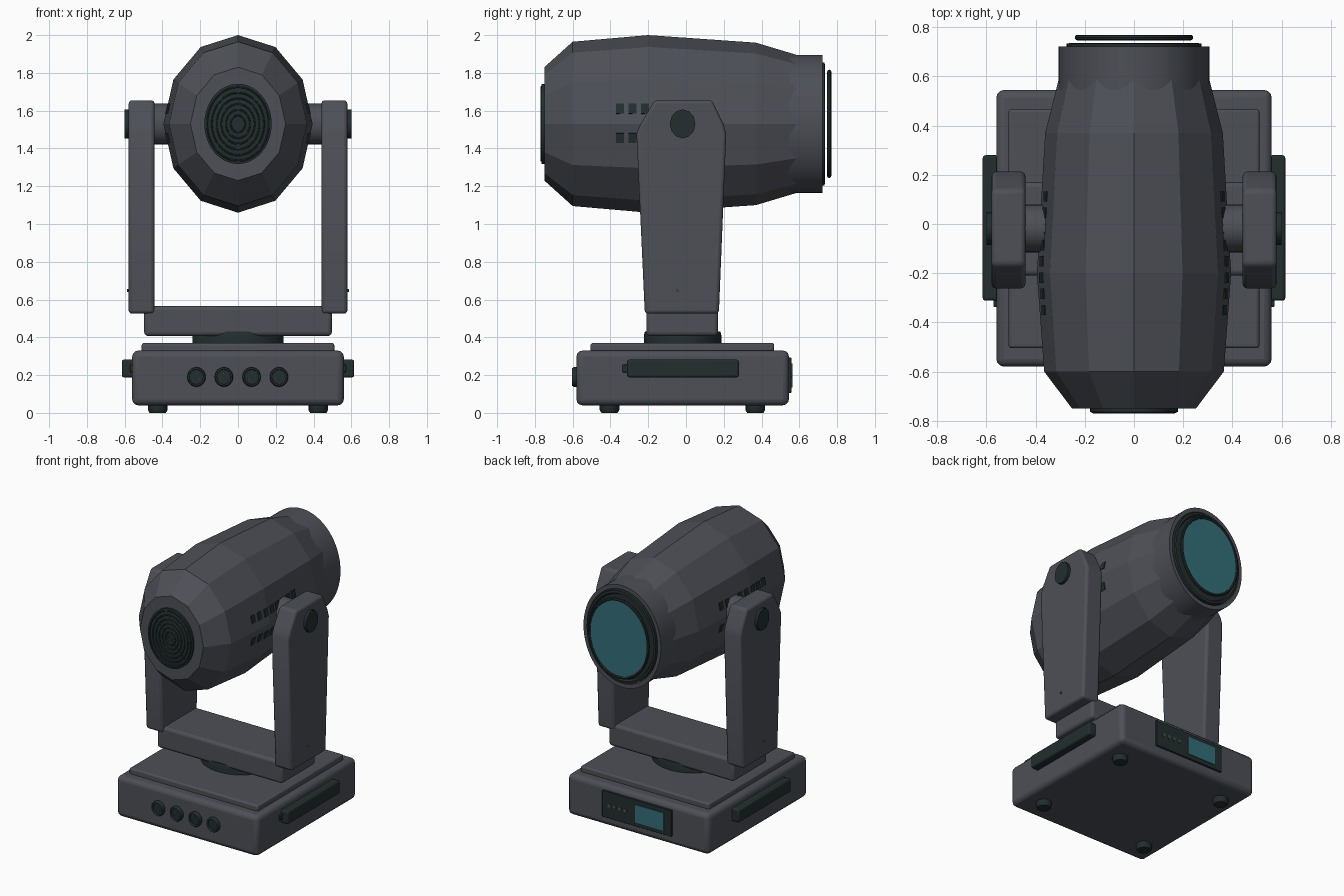
import bpy, bmesh, math
from mathutils import Vector, Matrix

if "Cube" in bpy.data.objects:
    bpy.data.objects.remove(bpy.data.objects["Cube"])


def material(name, rgb):
    m = bpy.data.materials.new(name)
    m.diffuse_color = (*rgb, 1)
    m.use_nodes = True
    m.node_tree.nodes["Principled BSDF"].inputs["Base Color"].default_value = m.diffuse_color
    return m


GREY = material("slate grey", (0.075, 0.079, 0.095))
DARK = material("dark green black", (0.017, 0.027, 0.027))
TEAL = material("teal glass", (0.033, 0.155, 0.19))


def finish(name, bm, mat, bevel=0, segs=3, smooth=False):
    bmesh.ops.recalc_face_normals(bm, faces=bm.faces)
    me = bpy.data.meshes.new(name)
    bm.to_mesh(me)
    bm.free()
    ob = bpy.data.objects.new(name, me)
    bpy.context.collection.objects.link(ob)
    me.materials.append(mat)
    if bevel:
        b = ob.modifiers.new("bevel", 'BEVEL')
        b.width, b.segments, b.limit_method = bevel, segs, 'ANGLE'
    if smooth or bevel:
        bpy.ops.object.select_all(action='DESELECT')
        ob.select_set(True)
        bpy.context.view_layer.objects.active = ob
        bpy.ops.object.shade_smooth_by_angle(angle=math.radians(35))
    return ob


def box(name, mat, x, y, z, bevel=0, rot=None):
    """Box from (min, max) ranges, optionally rotated about its centre."""
    bm = bmesh.new()
    bmesh.ops.create_cube(bm, size=1)
    c = Vector([(a + b) / 2 for a, b in (x, y, z)])
    s = [b - a for a, b in (x, y, z)]
    bm.transform(Matrix.Translation(c) @ (rot or Matrix()) @ Matrix.Diagonal((*s, 1)))
    return finish(name, bm, mat, bevel)


def lathe(name, mat, centre, axis, profile, n=48, squash=1, smooth=True, close=False):
    """Stack of (radius, distance) rings along an axis; squash scales the first radius."""
    bm = bmesh.new()
    rings = []
    for r, d in profile:
        ring = []
        for i in range(n):
            a = 2 * math.pi * i / n
            u, v = r * squash * math.sin(a), r * math.cos(a)
            p = {'x': (d, u, v), 'y': (u, d, v), 'z': (u, v, d)}[axis]
            ring.append(bm.verts.new(Vector(p) + Vector(centre)))
        rings.append(ring)
    pairs = list(zip(rings, rings[1:]))
    if close:
        pairs.append((rings[-1], rings[0]))
    else:
        bm.faces.new(rings[0])
        bm.faces.new(rings[-1])
    for p, q in pairs:
        for i in range(n):
            j = (i + 1) % n
            bm.faces.new((p[i], p[j], q[j], q[i]))
    return finish(name, bm, mat, smooth=smooth)


def hoop(name, mat, centre, r, tube, n=48, squash=1):
    """Round ring facing along y."""
    prof = [(r + tube * math.cos(k * math.pi / 4), tube * math.sin(k * math.pi / 4)) for k in range(8)]
    return lathe(name, mat, centre, 'y', prof, n, squash, close=True)


# Base housing, raised lid and feet
YC = -0.018
box("base_housing", GREY, (-.56, .56), (-.58, .545), (.04, .33), .032)
box("base_lid", GREY, (-.51, .51), (-.505, .467), (.32, .37), .012)
for x in (-.425, .425):
    for y in (-.405, .367):
        lathe("foot", DARK, (x, y, 0), 'z', [(.043, 0), (.052, .015), (.052, .05)], 16)

# Side carry handles
for s in (-1, 1):
    x0, x1 = sorted((s * .55, s * .615))
    box("carry_handle", DARK, (x0, x1), (-.312, .28), (.188, .282), .012)
    x0, x1 = sorted((s * .55, s * .572))
    box("handle_hinge", DARK, (x0, x1), (-.337, -.30), (.215, .255), .005)

# Connector sockets with pins
for x in (-.22, -.075, .072, .217):
    lathe("socket", DARK, (x, 0, .19), 'y', [(.052, -.57), (.052, -.594), (.047, -.602), (.041, -.602), (.039, -.59)], 24, .94)
    hoop("socket_collar", GREY, (x, -.600, .19), .044, .004, 24, .94)
    for k in range(3):
        a = math.radians(90 + 120 * k)
        lathe("socket_pin", TEAL, (x + .02 * math.cos(a), 0, .19 + .02 * math.sin(a)), 'y',
              [(.006, -.58), (.006, -.598)], 8)

# Control panel with screen and buttons
box("control_panel", DARK, (-.275, .275), (.53, .558), (.105, .293), .004)
box("screen", TEAL, (-.215, .01), (.555, .563), (.135, .262))
for k in range(4):
    lathe("button", GREY, (.09 + .042 * k, 0, .2), 'y', [(.012, .55), (.012, .564)], 12)

# Swivel and yoke
lathe("swivel_disc", DARK, (0, YC, 0), 'z', [(.205, .36), (.205, .41), (.2, .43)], 48, 1.18)
box("yoke_crossbar", GREY, (-.497, .497), (-.21, .17), (.407, .565), .02)
ARM = [(-.218, .525), (.174, .525), (.213, 1.48), (.198, 1.53), (.138, 1.655), (-.167, 1.655), (-.24, 1.53), (-.262, 1.48)]
for s in (-1, 1):
    bm = bmesh.new()
    f = bm.faces.new([bm.verts.new((s * .442, y, z)) for y, z in ARM])
    ext = bmesh.ops.extrude_face_region(bm, geom=[f])["geom"]
    bmesh.ops.translate(bm, vec=(s * .137, 0, 0), verts=[v for v in ext if isinstance(v, bmesh.types.BMVert)])
    finish("yoke_arm", bm, GREY, .018)
    lathe("tilt_axle", GREY, (0, YC, 1.53), 'x', [(.108, s * .3), (.108, s * .46)], 32, .9)
    lathe("pivot_cap", DARK, (0, YC, 1.53), 'x', [(.077, s * .57), (.077, s * .6)], 12, .88)
    lathe("arm_indicator", TEAL, (0, -.045, .648), 'x', [(.007, s * .57), (.007, s * .587)], 8)

# Faceted head shell
HC, SQ = (0, 0, 1.53), .84
SHELL = [(.30, -.75), (.435, -.6), (.47, -.2), (.43, .37), (.352, .63)]
lathe("head_shell", GREY, HC, 'y', SHELL, 12, SQ, smooth=False)

# Front barrel, lens rings and lens
lathe("lens_barrel", GREY, HC, 'y', [(.365, .45), (.365, .722), (.335, .722), (.33, .70)], 64, SQ)
lathe("lens_step", DARK, HC, 'y', [(.326, .69), (.326, .733), (.31, .736), (.30, .72)], 64, SQ)
hoop("lens_rim", DARK, (0, .758, 1.53), .276, .011, 64, SQ)
lathe("lens", TEAL, HC, 'y', [(.272, .752), (.272, .763)], 64, SQ)

# Cooling fan grille with concentric rings and spokes
lathe("fan_plate", DARK, HC, 'y', [(.212, -.74), (.212, -.764), (.206, -.766)], 48, SQ)
for k in range(6):
    hoop("fan_ring", DARK, (0, -.766, 1.53), .045 + .03 * k, .005, 48, SQ)
for k in range(4):
    box("fan_spoke", DARK, (-.17, .17), (-.769, -.764), (1.527, 1.533), rot=Matrix.Rotation(k * math.pi / 4, 4, 'Y'))


# Vent slots laid on the side facets
def shell_radius(y):
    for (r0, y0), (r1, y1) in zip(SHELL, SHELL[1:]):
        if y0 <= y <= y1:
            return r0 + (r1 - r0) * (y - y0) / (y1 - y0)


for s in (-1, 1):
    for dz in (.08, -.075):
        for k in range(8):
            y = -.35 + .066 * k
            r = shell_radius(y)
            x = s * (SQ * r - abs(dz) * SQ * .268)
            tilt = -s * math.copysign(math.atan(SQ * .268), dz)
            box("vent_slot", DARK, (x - .0045, x + .0045), (y - .021, y + .021), (1.53 + dz - .027, 1.53 + dz + .027),
                rot=Matrix.Rotation(tilt, 4, 'Y'))
